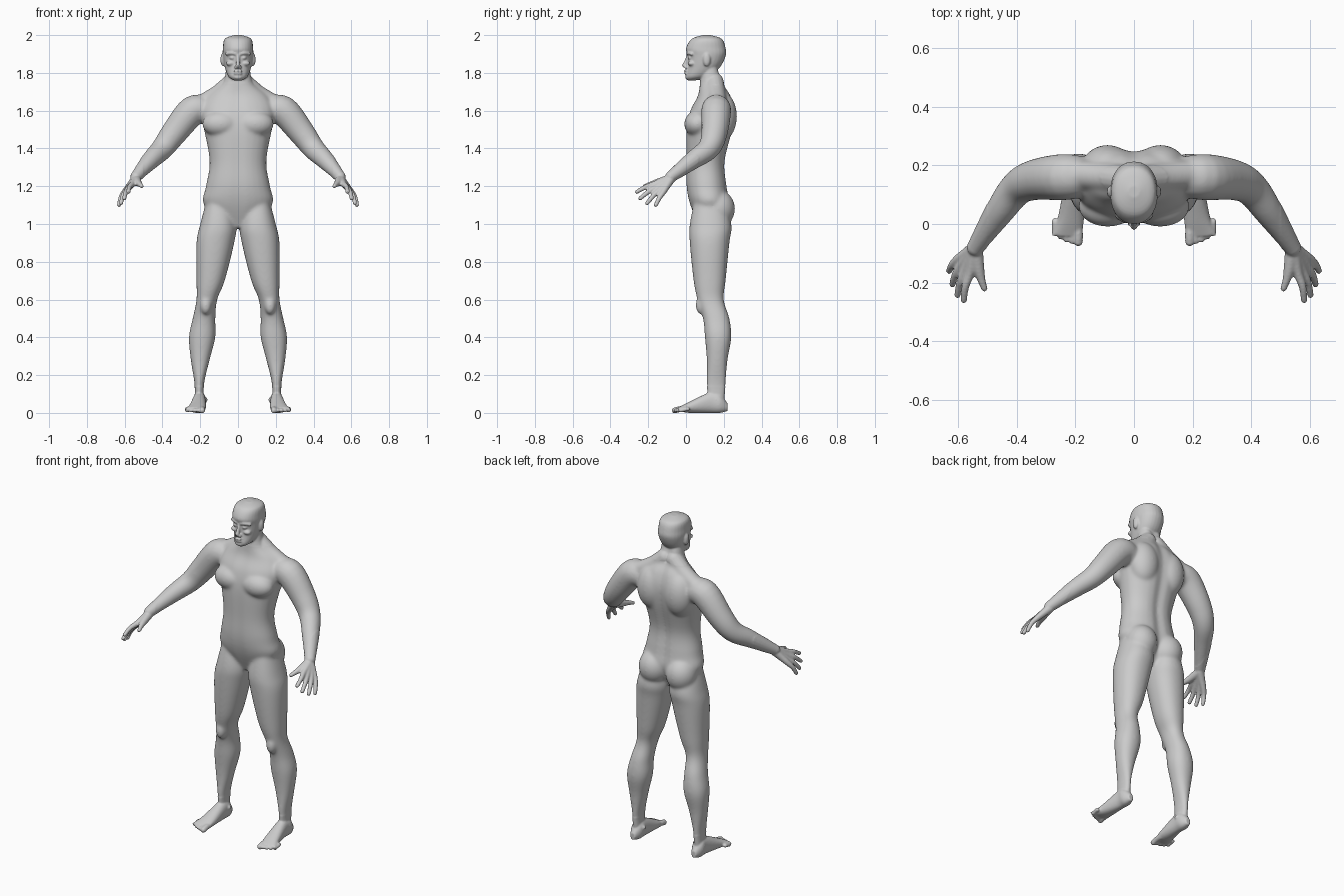
import bpy
import bmesh
from math import cos, sin, pi, exp, copysign
from mathutils import Vector, Matrix

default_cube = bpy.data.objects.get("Cube")
if default_cube:
    bpy.data.objects.remove(default_cube, do_unlink=True)

bm = bmesh.new()


def resample(rows, steps=5):
    """Interpolate smoothly between equal-length rows of values."""
    rows = [Vector(row) for row in rows]
    last = len(rows) - 1
    result = []
    for index in range(last):
        start, end = rows[index], rows[index + 1]
        leave = (end - rows[max(index - 1, 0)]) / 2
        arrive = (rows[min(index + 2, last)] - start) / 2
        for step in range(steps):
            t = step / steps
            ease = t * t * (3 - 2 * t)
            result.append(start.lerp(end, ease)
                          + leave * t * (1 - t) ** 2 - arrive * t * t * (1 - t))
    return result + [rows[last]]


def circle(sides):
    """Cosine and sine of evenly spaced angles."""
    angles = [2 * pi * side / sides for side in range(sides)]
    return [(cos(angle), sin(angle)) for angle in angles]


def skin(rings):
    """Bridge rings of points into a closed surface."""
    loops = [[bm.verts.new(point) for point in ring] for ring in rings]
    for lower, upper in zip(loops, loops[1:]):
        for side in range(len(lower)):
            bm.faces.new((lower[side - 1], lower[side], upper[side], upper[side - 1]))
    bm.faces.new(loops[0])
    bm.faces.new(loops[-1])


def loft(rows, power=2.2, along_y=False, groove=0):
    """Rounded sections, each given as left, right, low, high, position."""
    rings = []
    for left, right, low, high, position in resample(rows):
        ring = []
        for c, s in circle(28):
            round_x = copysign(abs(c) ** (2 / power), c)
            round_v = copysign(abs(s) ** (2 / power), s)
            x = (left + right + round_x * (right - left)) / 2
            v = (low + high + round_v * (high - low)) / 2
            # Groove down the spine, with a fainter one in front
            depth = groove if s > 0 else -groove / 3
            v -= depth * exp(-(x / .03) ** 2)
            ring.append((x, position, v) if along_y else (x, v, position))
        rings.append(ring)
    skin(rings)


def symmetric_loft(rows, groove=0):
    """Sections given as half width, front, back, height."""
    loft([(-half, half, front, back, height) for half, front, back, height in rows],
         groove=groove)


def ball(center, radii):
    placement = Matrix.Translation(center) @ Matrix.Diagonal((*radii, 1))
    bmesh.ops.create_uvsphere(bm, u_segments=24, v_segments=14, radius=1, matrix=placement)


def tube(*points):
    """Round-ended tube; every point is x, y, z, radius."""
    path = resample(points)
    rings = []
    for index, point in enumerate(path):
        ahead = path[min(index + 1, len(path) - 1)].xyz
        behind = path[max(index - 1, 0)].xyz
        along = ahead - behind
        across = along.cross(Vector((1, 0, 1))).normalized()
        upward = along.cross(across).normalized()
        rings.append([point.xyz + point.w * (across * c + upward * s)
                      for c, s in circle(16)])
    skin(rings)
    for end in (path[0], path[-1]):
        ball(center=end.xyz, radii=[end.w] * 3)


def build_leg():
    loft([(.18, .23, .12, .2, .04), (.18, .23, .11, .21, .15), (.15, .25, .11, .22, .28),
          (.12, .26, .1, .24, .4), (.12, .24, .09, .23, .5), (.11, .22, .06, .2, .6),
          (.07, .22, .04, .21, .7), (.02, .22, .02, .23, .9), (.01, .2, .02, .24, 1),
          (.05, .16, .05, .19, 1.15)])
    kneecap, ankle, buttock = (.17, .08, .57), (.2, .16, .07), (.09, .17, 1.08)
    ball(center=kneecap, radii=(.03, .03, .05))
    ball(center=ankle, radii=(.04, .02, .02))
    ball(center=buttock, radii=(.09, .09, .1))


def build_foot():
    loft([(.19, .22, .01, .05, .22), (.17, .24, 0, .1, .18), (.17, .24, 0, .11, .13),
          (.17, .26, 0, .06, .02), (.18, .28, .01, .03, -.04)], along_y=True)
    # Toes shorten towards the outside
    for toe in range(5):
        x = .19 + .02 * toe
        tip = -.06 + .002 * toe * toe
        radius = .011 if toe else .016
        tube((x, .01, .02, radius), (x, tip + .03, .02, radius), (x, tip, .013, radius))


def build_arm():
    tube((.17, .16, 1.6, .07), (.24, .16, 1.6, .08), (.34, .15, 1.48, .07),
         (.4, .12, 1.4, .06), (.46, .04, 1.34, .05), (.54, -.08, 1.25, .03))


def build_hand():
    wrist = Vector((.54, -.08, 1.24))
    first_knuckle, last_knuckle = Vector((.56, -.17, 1.21)), Vector((.6, -.12, 1.17))
    first_tip, last_tip = Vector((.58, -.26, 1.17)), Vector((.63, -.16, 1.1))
    # Fingers fan out, and the middle ones reach further
    for finger in range(4):
        fan = finger / 3
        knuckle = first_knuckle.lerp(last_knuckle, fan)
        reach = 1 + sin(pi * fan) / 4
        tip = knuckle.lerp(first_tip.lerp(last_tip, fan), reach)
        middle = knuckle.lerp(tip, .5) + Vector((.005, 0, .005))
        palm = wrist.lerp(knuckle, .5)
        tube((*wrist, .025), (*palm, .02), (*knuckle, .016), (*middle, .013), (*tip, .011))
    # Thumb
    tube((*wrist, .025), (.53, -.15, 1.22, .02), (.52, -.19, 1.21, .014), (.51, -.22, 1.2, .011))


def build_chest_and_shoulder():
    pectoral, shoulder_blade = (.09, .06, 1.53), (.09, .19, 1.57)
    ball(center=pectoral, radii=(.1, .07, .07))
    ball(center=shoulder_blade, radii=(.09, .08, .13))
    # Trapezius
    tube((.03, .15, 1.75, .05), (.1, .16, 1.69, .05), (.2, .17, 1.63, .05))


def build_face_side():
    ear, eye, cheek, nostril = (.08, .11, 1.87), (.03, .02, 1.88), (.04, .03, 1.85), (.01, 0, 1.83)
    ball(center=ear, radii=(.013, .02, .036))
    ball(center=eye, radii=(.015, .012, .01))
    ball(center=cheek, radii=(.024, .02, .014))
    ball(center=nostril, radii=(.01, .01, .01))
    # Brow
    tube((.01, .01, 1.9, .008), (.035, .012, 1.905, .008), (.06, .03, 1.9, .008))


def mirror_all():
    """Copy everything built so far to the other side."""
    copied = bmesh.ops.duplicate(bm, geom=bm.verts[:] + bm.edges[:] + bm.faces[:])
    for element in copied["geom"]:
        if isinstance(element, bmesh.types.BMVert):
            element.co.x = -element.co.x


def build_torso():
    symmetric_loft([(.05, .07, .18, .98), (.18, .02, .23, 1.1), (.17, 0, .22, 1.2),
                    (.15, 0, .21, 1.33), (.18, 0, .25, 1.5), (.2, .02, .26, 1.6),
                    (.16, .06, .24, 1.68), (.08, .07, .2, 1.75), (.06, .08, .17, 1.85)],
                   groove=.015)


def build_head():
    symmetric_loft([(.02, .01, .05, 1.76), (.05, 0, .12, 1.78), (.07, .01, .18, 1.83),
                    (.08, .01, .21, 1.89), (.08, 0, .21, 1.93), (.07, .03, .19, 1.98),
                    (.02, .09, .13, 2)])
    # Nose
    tube((0, .01, 1.89, .008), (0, 0, 1.86, .01), (0, -.01, 1.84, .011))
    upper_lip, lower_lip, chin = (0, 0, 1.81), (0, .002, 1.796), (0, .01, 1.777)
    for lip in (upper_lip, lower_lip):
        ball(center=lip, radii=(.023, .011, .006))
    ball(center=chin, radii=(.024, .015, .012))


for build_side in (build_leg, build_foot, build_arm, build_hand,
                   build_chest_and_shoulder, build_face_side):
    build_side()
mirror_all()
build_torso()
build_head()
bmesh.ops.recalc_face_normals(bm, faces=bm.faces)

mesh = bpy.data.meshes.new("body")
bm.to_mesh(mesh)
bm.free()
body = bpy.data.objects.new("body", mesh)
bpy.context.collection.objects.link(body)
bpy.context.view_layer.objects.active = body
body.select_set(True)

# Fuse the parts into one continuous skin
fuse = body.modifiers.new("Fuse", "REMESH")
fuse.mode = "VOXEL"
fuse.voxel_size = .005
soften = body.modifiers.new("Soften", "SMOOTH")
soften.factor = .5
soften.iterations = 4
for modifier in (fuse.name, soften.name):
    bpy.ops.object.modifier_apply(modifier=modifier)

# Blend the muscles more strongly than the face, hands and feet
bm = bmesh.new()
bm.from_mesh(body.data)
muscles = [v for v in bm.verts if .14 < v.co.z < 1.74 and abs(v.co.x) < .5]
for repeat in range(22):
    bmesh.ops.smooth_vert(bm, verts=muscles, factor=.5,
                          use_axis_x=True, use_axis_y=True, use_axis_z=True)
bm.to_mesh(body.data)
bm.free()
bpy.ops.object.shade_smooth()

# Plain grey skin
grey = bpy.data.materials.new("light grey")
grey.use_nodes = True
colour = (.6, .6, .6, 1)
grey.diffuse_color = colour
grey.node_tree.nodes["Principled BSDF"].inputs["Base Color"].default_value = colour
body.data.materials.clear()
body.data.materials.append(grey)
